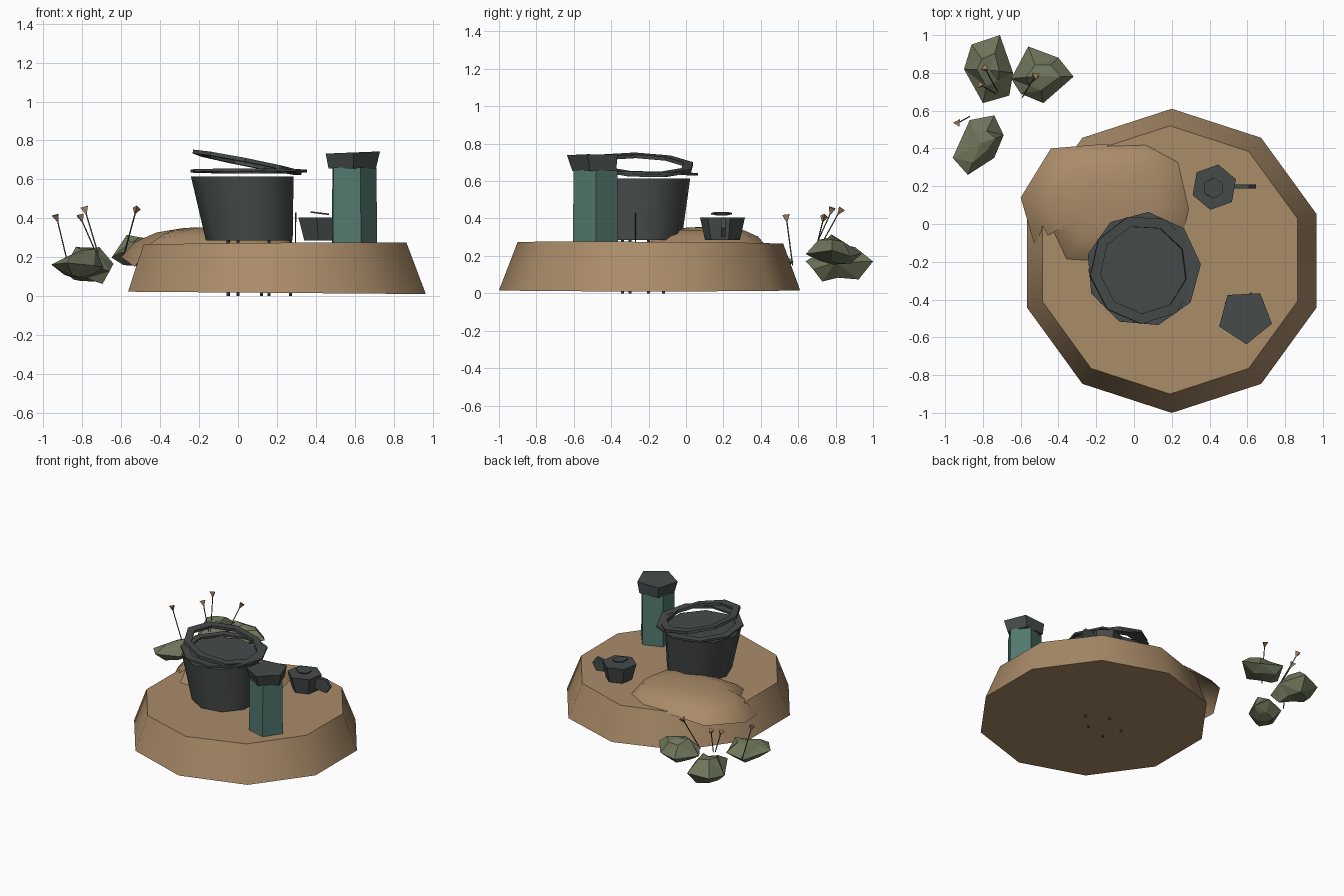
import bpy, bmesh, math, random
from mathutils import Vector, Matrix

random.seed(4)
cube = bpy.data.objects.get("Cube")
if cube:
    bpy.data.objects.remove(cube, do_unlink=True)


def material(name, rgb):
    m = bpy.data.materials.new(name)
    m.use_nodes = True
    m.diffuse_color = (*rgb, 1)
    m.node_tree.nodes["Principled BSDF"].inputs["Base Color"].default_value = (*rgb, 1)
    return m


SAND = material("sand", (0.40, 0.26, 0.14))
IRON = material("dark_iron", (0.06, 0.07, 0.068))
GREEN = material("bin_green", (0.085, 0.19, 0.155))
LEAF = material("dull_leaf", (0.16, 0.18, 0.105))
BROWN = material("seed_brown", (0.30, 0.18, 0.10))


def loft(name, rings, mat, smooth=30, caps=True, loop=False):
    """Skin a stack of equal rings into one object."""
    bm = bmesh.new()
    rows = [[bm.verts.new(p) for p in ring] for ring in rings]
    n = len(rows[0])
    pairs = list(zip(rows, rows[1:])) + ([(rows[-1], rows[0])] if loop else [])
    for a, b in pairs:
        for i in range(n):
            j = (i + 1) % n
            bm.faces.new((a[i], a[j], b[j], b[i]))
    if caps and not loop:
        bm.faces.new(rows[0][::-1])
        bm.faces.new(rows[-1])
    bmesh.ops.remove_doubles(bm, verts=bm.verts, dist=0.0005)
    bmesh.ops.recalc_face_normals(bm, faces=bm.faces)
    me = bpy.data.meshes.new(name)
    bm.to_mesh(me)
    bm.free()
    me.materials.append(mat)
    if smooth:
        me.shade_smooth()
        me.set_sharp_from_angle(angle=math.radians(smooth))
    ob = bpy.data.objects.new(name, me)
    bpy.context.collection.objects.link(ob)
    return ob


def ring(x, y, z, r, n, turn=0.0, wobble=0.0):
    pts = []
    for i in range(n):
        a = math.radians(turn) + math.tau * i / n
        k = r * (1 + random.uniform(-wobble, wobble))
        pts.append(Vector((x + k * math.cos(a), y + k * math.sin(a), z)))
    return pts


def rod(name, a, b, r, mat, r_end=None, n=4):
    """Thin tapered bar between two points."""
    a, b = Vector(a), Vector(b)
    turn = (b - a).to_track_quat("Z", "Y").to_matrix()
    ends = [(a, r), (b, r if r_end is None else r_end)]
    return loft(name, [[p + turn @ v for v in ring(0, 0, 0, k, n)] for p, k in ends], mat, 0)


def hoop(name, centre, r_in, r_out, thick, tilt, turn):
    """Loose flat hoop, tilted about y then x."""
    rot = Matrix.Rotation(tilt[0], 3, "Y") @ Matrix.Rotation(tilt[1], 3, "X")
    section = [(r_in, -thick), (r_out, -thick), (r_out, thick), (r_in, thick)]
    rings = [[Vector(centre) + rot @ v for v in ring(0, 0, z / 2, r, 9, turn)] for r, z in section]
    return loft(name, rings, IRON, 0, loop=True)


# Ten-sided sand island with a slightly uneven top
top = ring(0.19, -0.19, 0.267, 0.71, 10, 90)
for p in top:
    p.z += 0.008 * p.x - 0.006 * p.y
base = ring(0.2, -0.195, 0.018, 0.805, 10, 90)
for p in base:
    p.z -= 0.008 * p.x
loft("sand_island", [base, top], SAND, 45)

# Smooth dune spilling over the island edge
rim = [(0.3, 0.08, 0.26), (0.24, 0.33, 0.26), (0.07, 0.43, 0.25), (-0.2, 0.42, 0.25),
       (-0.44, 0.4, 0.23), (-0.6, 0.14, 0.2), (-0.53, -0.1, 0.15), (-0.49, 0.04, 0.24),
       (-0.36, -0.19, 0.26), (-0.05, -0.21, 0.26), (0.25, -0.15, 0.26)]
peak = Vector((-0.12, 0.12, 0.355))
dune = []
for s, h in [(1, 0), (0.86, 0.5), (0.62, 0.82), (0.33, 0.97), (0, 1)]:
    row = []
    for p in map(Vector, rim):
        q = peak.lerp(p, s)
        q.z = p.z + (peak.z - p.z) * h
        row.append(q)
    dune.append(row)
loft("dune", dune, SAND, 80, caps=False)

# Large pot on thin legs, with two loose hoops above it
loft("large_pot", [ring(0.065, -0.25, 0.285, 0.23, 9, 20),
                   ring(0.03, -0.245, 0.615, 0.272, 9, 20)], IRON, 45)
for x, y in [(-0.05, -0.2), (0.0, -0.34), (0.12, -0.12), (0.16, -0.3), (0.27, -0.2)]:
    rod("pot_leg", (x, y, 0), (x, y, 0.3), 0.008, IRON)
hoop("flat_hoop", (0.05, -0.24, 0.643), 0.25, 0.305, 0.014, (0, -0.02), 5)
hoop("tilted_hoop", (0.05, -0.24, 0.686), 0.235, 0.29, 0.02, (0.195, -0.04), 27)
rod("thin_spike", (0.295, -0.27, 0.25), (0.297, -0.27, 0.43), 0.003, IRON)

# Small pot with a tipped lid and side handle
loft("small_pot", [ring(0.43, 0.195, 0.285, 0.095, 6, 20),
                   ring(0.425, 0.195, 0.405, 0.122, 6, 20)], IRON, 0)
rod("small_pot_lid", (0.42, 0.19, 0.422), (0.421, 0.19, 0.43), 0.055, IRON, n=6)
loft("small_pot_handle", [[Vector((x, y, z)) for x, z in
                          [(0.52, 0.31), (0.61, 0.3), (0.645, 0.35), (0.61, 0.4), (0.52, 0.39)]]
                          for y in (0.188, 0.21)], IRON, 0)

# Five-sided bin with a flared cap
loft("bin_body", [ring(0.588, -0.485, 0.265, 0.127, 5, 2),
                  ring(0.588, -0.485, 0.66, 0.124, 5, 2)], GREEN, 0)
cap = ring(0.588, -0.49, 0.738, 0.147, 5, -15)
for p in cap:
    p.z += 0.04 * (p.x - 0.588)
loft("bin_cap", [ring(0.585, -0.48, 0.655, 0.128, 5, -15), cap], IRON, 0)

# Crumpled shrubs: outline, lowest and highest height
shrubs = [
    ([(-0.86, 0.95), (-0.71, 1.0), (-0.64, 0.8), (-0.66, 0.68), (-0.8, 0.64), (-0.9, 0.82)], 0.07, 0.25),
    ([(-0.56, 0.94), (-0.4, 0.88), (-0.32, 0.78), (-0.48, 0.64), (-0.6, 0.69), (-0.65, 0.77)], 0.14, 0.31),
    ([(-0.87, 0.55), (-0.74, 0.575), (-0.69, 0.47), (-0.74, 0.35), (-0.88, 0.26), (-0.96, 0.35)], 0.08, 0.24)]
for outline, low, high in shrubs:
    mid = sum((Vector((*p, 0)) for p in outline), Vector()) / len(outline)
    rows = []
    for s, h in [(0.0, 0.08), (0.5, 0.08), (1, 0.45), (0.5, 0.9), (0.0, 0.95)]:
        row = []
        for i, p in enumerate(outline):
            q = mid.lerp(Vector((*p, 0)), s * (1 if s == 1 else random.uniform(0.7, 1.3)))
            q.z = low + (high - low) * (h + (random.uniform(-0.15, 0.15) if s else 0))
            row.append(q)
        rows.append(row)
    shrub = loft("shrub", rows, LEAF, 0, caps=False)
    shrub.modifiers.new("facets", "TRIANGULATE")

# Reeds with flared seed heads
for root, tip in [((-0.87, 0.57, 0.15), (-0.925, 0.54, 0.38)),
                  ((-0.73, 0.69, 0.22), (-0.8, 0.73, 0.38)),
                  ((-0.72, 0.7, 0.22), (-0.78, 0.81, 0.42)),
                  ((-0.59, 0.67, 0.2), (-0.53, 0.77, 0.42))]:
    root, tip = Vector(root), Vector(tip)
    rod("reed_stem", root, tip, 0.004, IRON, n=3)
    rod("reed_head", tip, tip + (tip - root).normalized() * 0.04, 0.003, BROWN, 0.024, 3)
